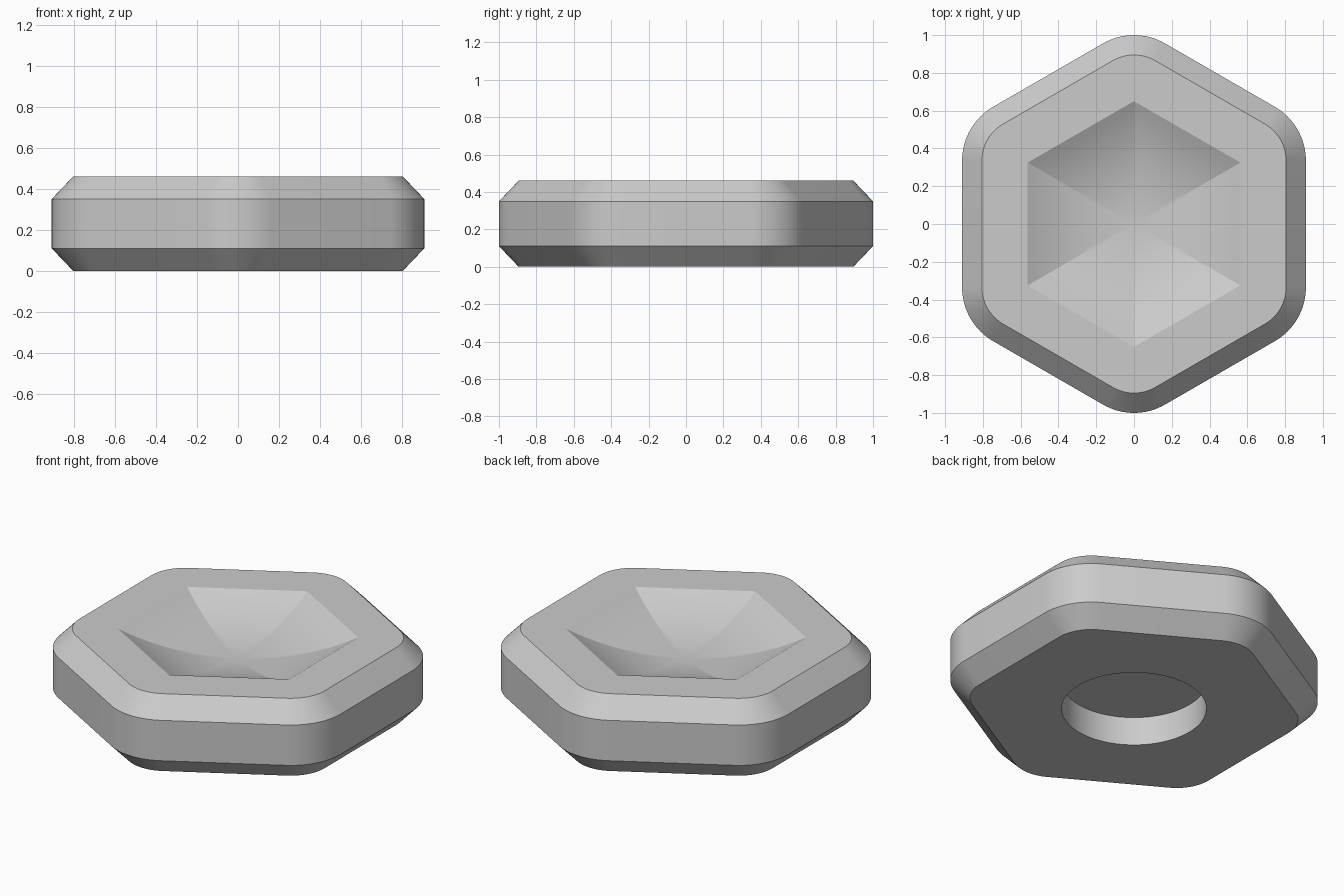
import bpy
import bmesh
from math import sin, cos, radians
from mathutils import Vector

cube = bpy.data.objects.get("Cube")
if cube:
    bpy.data.objects.remove(cube, do_unlink=True)

ARC = 16             # segments per rounded corner
PER = ARC + 1        # points per sixth of every ring
HEIGHT = 0.46
CORNER = 0.672       # distance of the corner arc centres
DISH_R = 1.126       # curve radius of the dished facets
DISH_ANGLE = 30      # slope of the dish at its rim
STRIPS = 12


def polar(radius, degrees):
    return Vector((radius * cos(radians(degrees)), radius * sin(radians(degrees)), 0))


def ring_points(place):
    """Six corners, each with PER points; f runs from -0.5 to 0.5 about a corner."""
    return [place(30 + 60 * k, j - ARC // 2) for k in range(6) for j in range(PER)]


def rounded_hexagon(radius):
    return ring_points(lambda a, j: polar(CORNER, a) + polar(radius, a + 60 * j / ARC))


def circle(radius):
    return ring_points(lambda a, j: polar(radius, a + 60 * j / PER))


def hexagon(radius):
    return ring_points(lambda a, j: polar(radius, a).lerp(
        polar(radius, a + (60 if j > 0 else -60)), abs(j) / PER))


bm = bmesh.new()


def add_ring(points, z):
    return [bm.verts.new((p.x, p.y, z)) for p in points]


# Round recess, underside, chamfers and side wall
rings = [
    add_ring(circle(0.39), 0.17),
    add_ring(circle(0.39), 0),
    add_ring(rounded_hexagon(0.223), 0),
    add_ring(rounded_hexagon(0.328), 0.11),
    add_ring(rounded_hexagon(0.328), 0.35),
    add_ring(rounded_hexagon(0.223), HEIGHT),
]

# Six-sided dish with curved facets
rim_drop = DISH_R * cos(radians(DISH_ANGLE))
for i in range(STRIPS):
    angle = radians(DISH_ANGLE * (1 - i / STRIPS))
    apothem = DISH_R * sin(angle)
    rings.append(add_ring(hexagon(apothem / cos(radians(30))),
                          HEIGHT - DISH_R * cos(angle) + rim_drop))

count = 6 * PER
for low, high in zip(rings, rings[1:]):
    for i in range(count):
        n = (i + 1) % count
        bm.faces.new((low[i], low[n], high[n], high[i]))

# Dish centre and recess ceiling
centre = bm.verts.new((0, 0, HEIGHT - DISH_R + rim_drop))
last = rings[-1]
for i in range(count):
    bm.faces.new((last[i], last[(i + 1) % count], centre))
bm.faces.new(rings[0][::-1])
bmesh.ops.recalc_face_normals(bm, faces=bm.faces[:])

mesh = bpy.data.meshes.new("hexagonal_token")
bm.to_mesh(mesh)
bm.free()
token = bpy.data.objects.new("hexagonal_token", mesh)
bpy.context.collection.objects.link(token)

# Plain grey material
grey = bpy.data.materials.new("light grey")
grey.use_nodes = True
colour = (0.6, 0.6, 0.6, 1)
grey.diffuse_color = colour
grey.node_tree.nodes["Principled BSDF"].inputs["Base Color"].default_value = colour
mesh.materials.append(grey)

# Smooth rounded corners, crisp chamfer edges
bpy.ops.object.select_all(action='DESELECT')
token.select_set(True)
bpy.context.view_layer.objects.active = token
bpy.ops.object.shade_smooth_by_angle(angle=radians(12))
